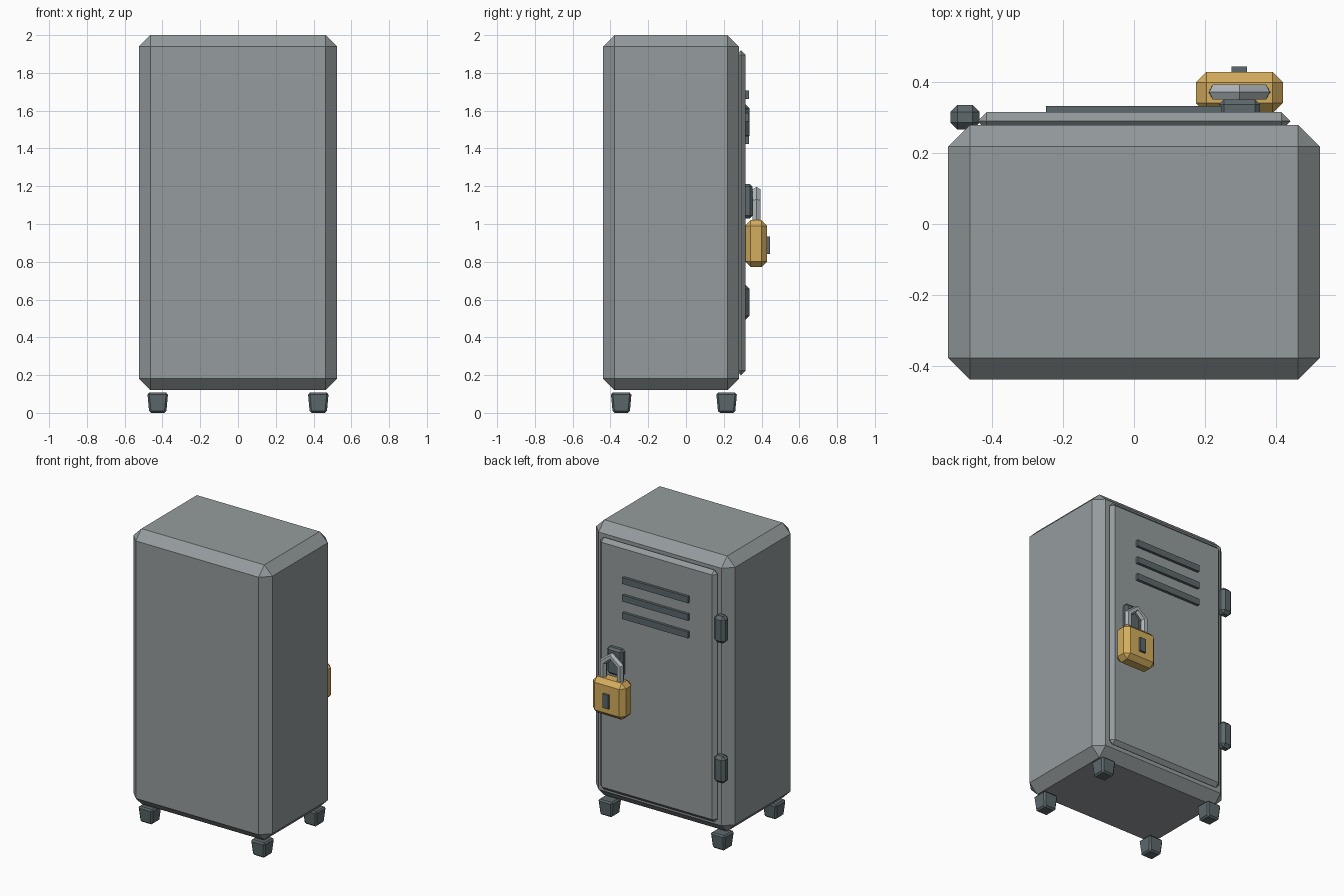
import bpy
import bmesh
from mathutils import Vector

if "Cube" in bpy.data.objects:
    bpy.data.objects.remove(bpy.data.objects["Cube"], do_unlink=True)


def make_material(name, rgb):
    mat = bpy.data.materials.new(name)
    mat.use_nodes = True
    color = (*rgb, 1.0)
    mat.diffuse_color = color
    mat.node_tree.nodes["Principled BSDF"].inputs["Base Color"].default_value = color
    return mat


STEEL = make_material("locker grey", (0.30, 0.33, 0.34))
DARK = make_material("dark slate", (0.11, 0.14, 0.15))
BRASS = make_material("brass yellow", (0.66, 0.42, 0.11))
SILVER = make_material("shackle silver", (0.44, 0.48, 0.50))


def add_box(name, low, high, mat, bevel=0.0, taper=1.0):
    """Chamfered box between two corners; taper scales the lower face."""
    low, high = Vector(low), Vector(high)
    centre, size = (low + high) / 2, high - low
    bm = bmesh.new()
    bmesh.ops.create_cube(bm, size=1)
    for v in bm.verts:
        if v.co.z < 0:
            v.co.x *= taper
            v.co.y *= taper
        v.co = v.co * size
    if bevel:
        bmesh.ops.bevel(bm, geom=bm.edges[:], offset=bevel, segments=1,
                        profile=0.5, affect='EDGES')
    mesh = bpy.data.meshes.new(name)
    bm.to_mesh(mesh)
    bm.free()
    mesh.materials.append(mat)
    obj = bpy.data.objects.new(name, mesh)
    obj.location = centre
    bpy.context.collection.objects.link(obj)
    return obj


def add_tube(name, points, radius, mat):
    """Six-sided tube with mitred corners along a path in the XZ plane."""
    curve = bpy.data.curves.new(name, 'CURVE')
    curve.dimensions = '3D'
    curve.bevel_depth = radius
    curve.bevel_resolution = 1
    curve.use_fill_caps = True
    spline = curve.splines.new('POLY')
    spline.points.add(len(points) - 1)
    for p, co in zip(spline.points, points):
        p.co = (*co, 1)
    spline.use_smooth = False
    curve.materials.append(mat)
    obj = bpy.data.objects.new(name, curve)
    bpy.context.collection.objects.link(obj)
    return obj


# Cabinet and door
add_box("cabinet", (-0.525, -0.44, 0.12), (0.525, 0.28, 2.0), STEEL, 0.061)
add_box("door", (-0.442, 0.265, 0.20), (0.442, 0.316, 1.92), STEEL, 0.025)

# Feet
for side, x in (("right", -0.425), ("left", 0.425)):
    for end, y in (("front", -0.343), ("back", 0.215)):
        add_box(f"{end}_{side}_foot", (x - 0.055, y - 0.055, 0),
                (x + 0.055, y + 0.055, 0.107), DARK, 0.01, taper=0.82)

# Vent slats
for i in range(3):
    z = 1.685 - i * 0.12
    add_box(f"vent_slat_{i + 1}", (-0.248, 0.30, z - 0.022),
            (0.248, 0.334, z + 0.022), DARK)

# Hinges
for label, z in (("upper", 1.54), ("lower", 0.585)):
    add_box(f"{label}_hinge", (-0.519, 0.267, z - 0.092),
            (-0.436, 0.336, z + 0.092), DARK, 0.02)

# Hasp plate
add_box("hasp", (0.24, 0.29, 1.03), (0.356, 0.352, 1.212), DARK, 0.014)

# Padlock
LOCK_X, LOCK_Y = 0.298, 0.373
add_box("padlock_body", (LOCK_X - 0.123, 0.312, 0.772),
        (LOCK_X + 0.123, 0.43, 1.02), BRASS, 0.03)
add_box("keyhole_plate", (LOCK_X - 0.022, 0.41, 0.84),
        (LOCK_X + 0.022, 0.445, 0.935), DARK)
profile = [(-0.064, 0.99), (-0.064, 1.12), (0, 1.172), (0.064, 1.12), (0.064, 0.99)]
add_tube("shackle", [(LOCK_X + x, LOCK_Y, z) for x, z in profile], 0.024, SILVER)
